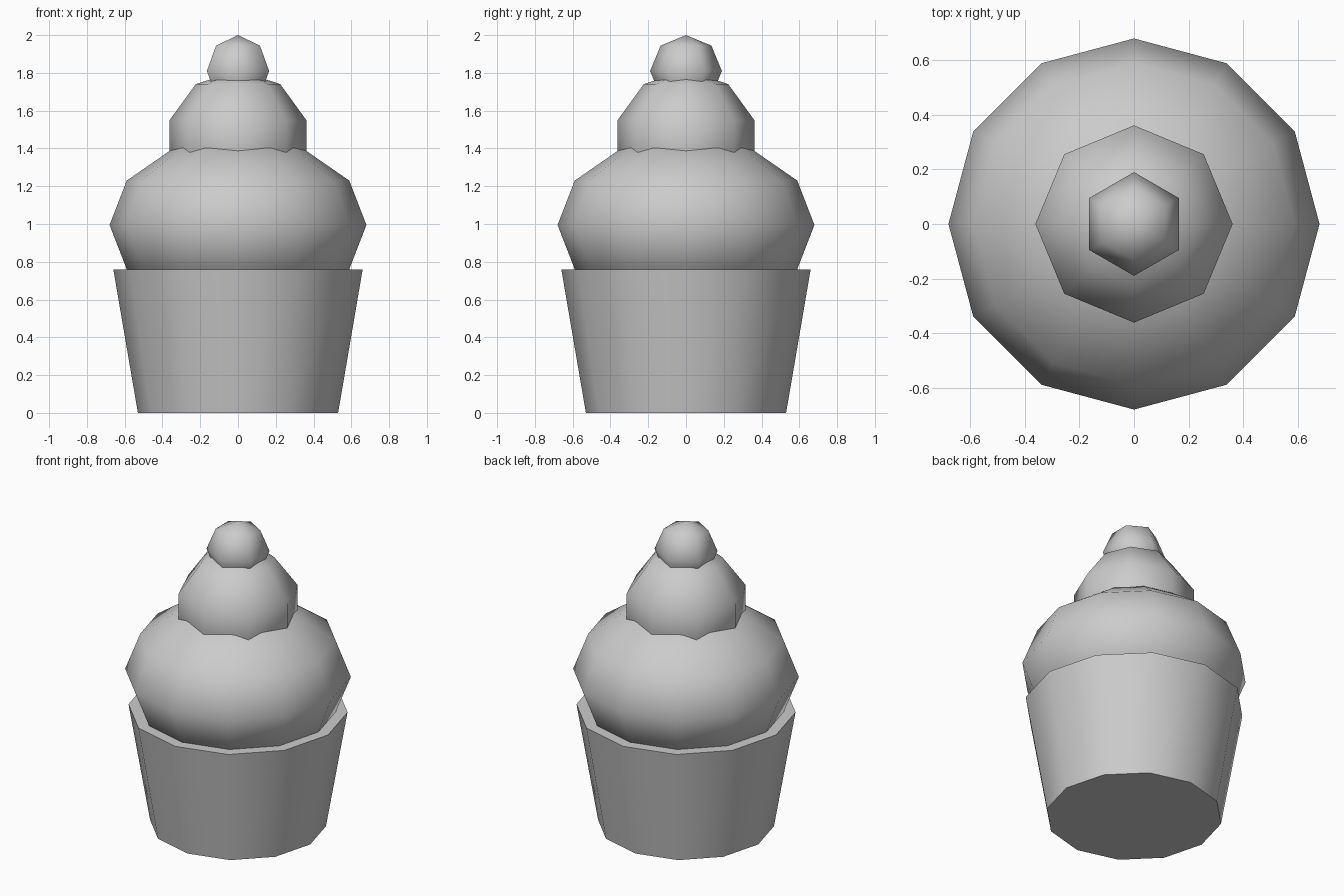
import bpy, math

if "Cube" in bpy.data.objects:
    bpy.data.objects.remove(bpy.data.objects["Cube"])

grey = bpy.data.materials.new("plain grey")
grey.diffuse_color = (0.6, 0.6, 0.6, 1)
grey.use_nodes = True
grey.node_tree.nodes["Principled BSDF"].inputs["Base Color"].default_value = grey.diffuse_color


def lathe(name, sides, profile, smooth_caps):
    """Spin (radius, z) points round the z axis, with corners on +y / -y.
    Zero radius ends become poles, other ends become flat caps."""
    verts, rings, faces = [], [], []
    for r, z in profile:
        n = 1 if r < 1e-5 else sides
        rings.append([len(verts) + i for i in range(n)])
        for i in range(n):
            a = math.pi / 2 + 2 * math.pi * i / sides
            verts.append((r * math.cos(a), r * math.sin(a), z))
    for lo, hi in zip(rings, rings[1:]):
        for i in range(sides):
            j = (i + 1) % sides
            if len(lo) == 1:
                faces.append((lo[0], hi[j], hi[i]))
            elif len(hi) == 1:
                faces.append((lo[i], lo[j], hi[0]))
            else:
                faces.append((lo[i], lo[j], hi[j], hi[i]))
    if len(rings[0]) > 1:
        faces.append(tuple(reversed(rings[0])))
    if len(rings[-1]) > 1:
        faces.append(tuple(rings[-1]))
    mesh = bpy.data.meshes.new(name)
    mesh.from_pydata(verts, [], faces)
    for p in mesh.polygons:
        p.use_smooth = smooth_caps or abs(p.normal.z) < 0.99
    mesh.materials.append(grey)
    obj = bpy.data.objects.new(name, mesh)
    bpy.context.collection.objects.link(obj)
    return obj


def ball(name, sides, rings, radius, height, centre):
    """Low-poly squashed sphere; height is half its full height."""
    profile = []
    for k in range(rings + 1):
        a = math.pi * k / rings
        profile.append((radius * math.sin(a), centre - height * math.cos(a)))
    return lathe(name, sides, profile, True)


# Tapered paper cup
lathe("cup", 12, [(0.53, 0), (0.66, 0.76)], False)
# Two frosting layers and the cherry
ball("lower_frosting", 12, 6, 0.68, 0.47, 0.995)
ball("upper_frosting", 8, 5, 0.38, 0.38, 1.433)
ball("cherry", 6, 4, 0.19, 0.19, 1.81)
